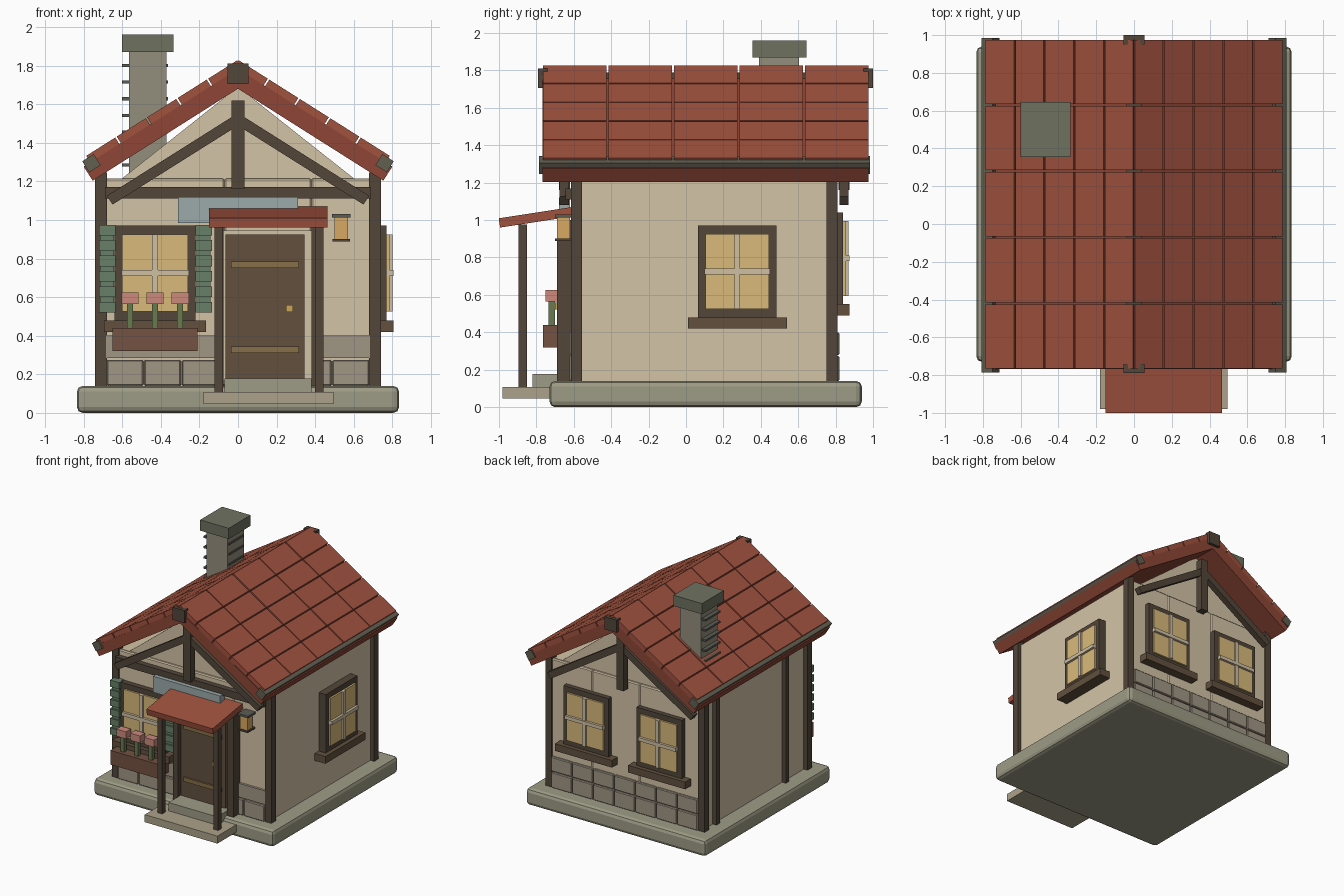
import bpy, bmesh, math
from mathutils import Matrix, Vector

if "Cube" in bpy.data.objects:
    bpy.data.objects.remove(bpy.data.objects["Cube"])

def lin(c):
    c /= 255
    return c / 12.92 if c <= 0.04045 else ((c + 0.055) / 1.055) ** 2.4

def material(name, r, g, b):
    m = bpy.data.materials.new(name)
    m.diffuse_color = (lin(r), lin(g), lin(b), 1)
    m.use_nodes = True
    m.node_tree.nodes["Principled BSDF"].inputs["Base Color"].default_value = m.diffuse_color
    return m

PLASTER = material("plaster", 212, 196, 166)
STONE = material("stone", 160, 150, 132)
BASE = material("base_stone", 158, 156, 134)
STEP = material("step_stone", 172, 162, 138)
TIMBER = material("timber", 82, 70, 58)
DOOR = material("door_wood", 98, 80, 62)
BOXWOOD = material("box_wood", 116, 82, 66)
TILE = material("roof_tile", 160, 82, 62)
ROOF = material("roof_board", 142, 70, 54)
GLASS = material("window_glow", 218, 186, 122)
MUNTIN = material("muntin", 208, 192, 164)
GREEN = material("shutter_green", 104, 128, 104)
LEAF = material("leaf", 106, 122, 80)
PINK = material("petal", 204, 138, 126)
BRASS = material("brass", 134, 112, 72)
GOLD = material("gold", 204, 166, 88)
AMBER = material("lantern_glow", 216, 168, 98)
BLUE = material("blue_board", 156, 170, 170)
CAP = material("chimney_cap", 110, 114, 96)
CHIM = material("chimney_stone", 148, 142, 124)
BAND = material("chimney_band", 92, 92, 86)
EAVE = material("eave_wood", 98, 94, 80)

def finish(name, bm, mat, bevel=0, segs=1):
    bmesh.ops.recalc_face_normals(bm, faces=bm.faces)
    me = bpy.data.meshes.new(name)
    bm.to_mesh(me)
    bm.free()
    me.materials.append(mat)
    o = bpy.data.objects.new(name, me)
    bpy.context.collection.objects.link(o)
    if bevel:
        mod = o.modifiers.new("bevel", 'BEVEL')
        mod.width, mod.segments = bevel, segs
    return o

def box(name, x, y, z, mat, M=Matrix(), bevel=0, segs=1):
    """Box from (min, max) ranges, optionally moved by M."""
    bm = bmesh.new()
    size = Matrix.Diagonal((x[1] - x[0], y[1] - y[0], z[1] - z[0], 1))
    mid = Matrix.Translation(((x[0] + x[1]) / 2, (y[0] + y[1]) / 2, (z[0] + z[1]) / 2))
    bmesh.ops.create_cube(bm, size=1, matrix=M @ mid @ size)
    return finish(name, bm, mat, bevel, segs)

def prism(name, pts, y, mat):
    """Extrude an x-z outline between two y values."""
    bm = bmesh.new()
    f = bm.faces.new([bm.verts.new((px, y[0], pz)) for px, pz in pts])
    r = bmesh.ops.extrude_face_region(bm, geom=[f])
    bmesh.ops.translate(bm, vec=(0, y[1] - y[0], 0),
                        verts=[v for v in r["geom"] if isinstance(v, bmesh.types.BMVert)])
    return finish(name, bm, mat)

# Base and walls
box("base", (-.835, .835), (-.73, .94), (0, .14), BASE, bevel=.03, segs=2)
box("wall_core", (-.705, .705), (-.59, .79), (.13, 1.21), PLASTER)
for side, y, cuts in (("front", (-.60, -.57), (-.70, -.07, .38, .70)),
                      ("back", (.77, .80), (-.70, -.13, .31, .70))):
    for i in range(3):
        box(f"{side}_plaster_panel_{i}", (cuts[i], cuts[i + 1]), y, (.38, 1.215), PLASTER, bevel=.008)

# Stone skirting
for i in range(7):
    x = (-.683 + i * .195 + .003, -.683 + (i + 1) * .195 - .003)
    box(f"front_stone_low_{i}", x, (-.625, -.58), (.14, .275), STONE, bevel=.006)
    for r, z in enumerate(((.14, .272), (.278, .40))):
        box(f"back_stone_{r}_{i}", x, (.78, .82), z, STONE, bevel=.006)
box("front_stone_upper", (-.683, .683), (-.62, -.58), (.285, .40), STONE)

# Corner posts and left wall posts
for s in (-1, 1):
    x = sorted((s * .68, s * .74))
    box("front_corner_post", x, (-.615, -.555), (.13, 1.245), TIMBER)
    box("back_corner_post", x, (.75, .81), (.13, 1.245), TIMBER)
for y in (.63, -.29):
    box("left_wall_post", (-.74, -.69), (y - .022, y + .022), (.13, 1.235), TIMBER)

# Gables with king post and braces
for side, gy, ty in (("front", (-.57, -.52), -.65), ("back", (.72, .77), .845)):
    prism(f"{side}_gable", [(-.62, 1.2), (.62, 1.2), (0, 1.69)], gy, PLASTER)
    box(f"{side}_king_post", (-.034, .034), (ty - .03, ty + .03), (1.16, 1.62), TIMBER)
    for s in (-1, 1):
        prism(f"{side}_brace", [(s * .03, 1.535), (s * .03, 1.47), (s * .65, 1.08), (s * .68, 1.125)],
              (ty - .025, ty + .025), TIMBER)
box("front_tie_beam", (-.69, .69), (-.645, -.58), (1.11, 1.17), TIMBER)

# Roof: boards, tiles and eave beams
A = math.atan2(.5, .79)
for s, side in ((-1, "left"), (1, "right")):
    # local x runs down the slope, local z is the slope normal
    M = Matrix.Translation((0, 0, 1.83)) @ Matrix.Scale(s, 4, (1, 0, 0)) @ Matrix.Rotation(A, 4, 'Y')
    c, t = math.cos(A), math.tan(A)
    prism(f"{side}_roof_board",
          [(0, 1.783), (s * .80, 1.783 - .8 * t), (s * .753, 1.68 - .753 * t), (0, 1.68)],
          (-.768, .975), ROOF)
    L = .935 / 5
    for r in range(5):
        for k in range(5):
            y0 = -.77 + .35 * k
            box(f"{side}_roof_tile_{r}_{k}", (r * L + .005, (r + 1) * L - .004), (y0 + .005, y0 + .345),
                (-.045, 0), TILE, M)
    E = Matrix.Translation((s * .76, 0, 1.295)) @ Matrix.Rotation(s * A, 4, 'Y')
    box(f"{side}_eave_beam", (-.035, .035), (-.785, .985), (-.035, .033), EAVE, E)
box("ridge_beam", (-.04, .04), (-.76, .97), (1.69, 1.79), TIMBER)
for y in ((-.79, -.74), (.95, 1.0)):
    box("ridge_end_cap", (-.055, .055), y, (1.705, 1.81), TIMBER)

# Chimney
box("chimney_stack", (-.565, -.37), (.39, .605), (1.18, 1.88), CHIM)
box("chimney_cap", (-.60, -.335), (.355, .645), (1.87, 1.96), CAP)
for i in range(7):
    z = 1.80 - i * .086
    box(f"chimney_band_{i}", (-.60, -.363), (.40, .595), (z - .008, z + .008), BAND)

# Windows
def window(name, loc, turn):
    M = Matrix.Translation(loc) @ Matrix.Rotation(math.radians(turn), 4, 'Z')
    box(name + "_frame", (-.21, .21), (-.03, .04), (-.245, .245), TIMBER, M)
    box(name + "_pane", (-.17, .17), (-.045, 0), (-.2, .2), GLASS, M)
    box(name + "_muntin_upright", (-.015, .015), (-.06, 0), (-.2, .2), MUNTIN, M)
    box(name + "_muntin_cross", (-.175, .175), (-.065, 0), (-.015, .015), MUNTIN, M)
    box(name + "_sill", (-.265, .265), (-.065, .04), (-.305, -.245), DOOR, M)

window("front_window", (-.43, -.615, .725), 0)
window("right_window", (.74, .275, .725), 90)
window("back_window_a", (.34, .81, .795), 180)
window("back_window_b", (-.34, .81, .795), 180)

# Shutters and flower box
for x in (-.678, -.178):
    box("shutter", (x - .036, x + .036), (-.655, -.59), (.52, .975), GREEN)
    for i in range(6):
        z = .545 + i * .08
        box("shutter_slat", (x - .043, x + .043), (-.67, -.62), (z - .025, z + .03), GREEN)
box("flower_box", (-.65, -.21), (-.765, -.62), (.32, .44), BOXWOOD)
for x in (-.56, -.43, -.30):
    box("flower_stem", (x - .016, x + .016), (-.735, -.70), (.43, .57), LEAF)
    box("flower_head", (x - .045, x + .045), (-.75, -.685), (.565, .625), PINK)

# Door
box("door_surround", (-.085, .385), (-.63, -.58), (.17, .945), PLASTER)
box("door", (-.065, .345), (-.66, -.60), (.17, .925), DOOR)
for z in (.31, .75):
    box("door_strap", (-.035, .315), (-.675, -.64), (z, z + .034), BRASS)
box("door_knob", (.248, .286), (-.70, -.65), (.522, .56), GOLD)
for x in ((-.12, -.075), (.382, .44)):
    box("door_jamb", x, (-.69, -.60), (.13, 1.0), TIMBER)

# Porch: steps, posts, sloped canopy, board
box("lower_step", (-.18, .495), (-.98, -.72), (.045, .108), STEP)
box("upper_step", (-.07, .38), (-.82, -.60), (.10, .178), BASE)
for x in (-.10, .42):
    box("porch_post", (x - .022, x + .022), (-.895, -.85), (.10, .975), TIMBER)
C = Matrix.Translation((0, -.80, 1.015)) @ Matrix.Rotation(math.atan2(.06, .39), 4, 'X')
box("porch_canopy", (-.15, .465), (-.20, .20), (-.025, .025), TILE, C)
box("blue_board", (-.312, .31), (-.68, -.62), (.985, 1.12), BLUE)

# Lantern
box("lantern_glass", (.50, .57), (-.69, -.62), (.90, 1.015), AMBER)
box("lantern_top", (.487, .583), (-.70, -.60), (1.013, 1.03), BAND)
box("lantern_bottom", (.49, .58), (-.70, -.60), (.888, .902), TIMBER)
